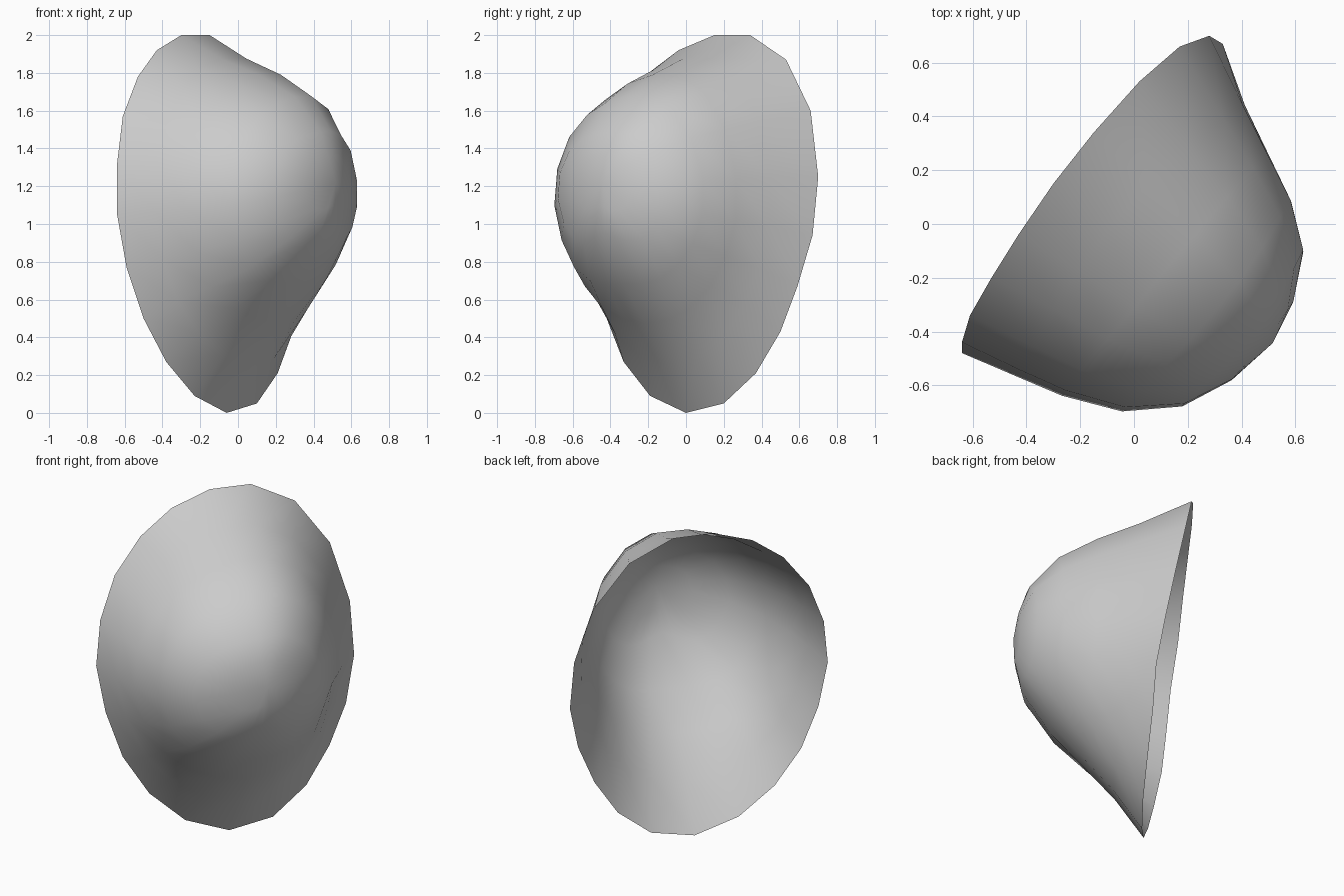
import bpy, bmesh, math
from mathutils import Vector

if "Cube" in bpy.data.objects:
    bpy.data.objects.remove(bpy.data.objects["Cube"])

# Open edge of the shell, clockwise from its top
RIM = [(-.30, .15, 2), (-.15, .34, 2), (.02, .53, 1.87), (.17, .66, 1.6),
       (.28, .70, 1.25), (.33, .67, .94), (.33, .59, .67), (.28, .50, .43),
       (.21, .37, .21), (.10, .20, .05), (-.06, 0, 0), (-.23, -.19, .09),
       (-.38, -.33, .27), (-.50, -.42, .50), (-.59, -.46, .77),
       (-.64, -.48, 1.05), (-.64, -.44, 1.32), (-.61, -.34, 1.57),
       (-.53, -.20, 1.78), (-.43, -.04, 1.92)]

# Profiles from rim to nose: (share of rim radius, depth outwards)
TOP = [(.84, -.06), (.73, .20), (.58, .44), (.34, .61), (.18, .655)]
BOTTOM = [(.79, .12), (.61, .30), (.44, .475), (.22, .645), (.10, .675)]
RIGHT = [(.84, .03), (.735, .21), (.63, .39), (.48, .545), (.25, .64)]
LEFT = [(.92, .02), (.85, .20), (.72, .41), (.51, .57), (.25, .65)]

ALONG = Vector((.64, .77, 0)).normalized()
OUT = Vector((.77, -.64, 0)).normalized()
CENTRE_S, CENTRE_Z = -.03, 1.22


def place(s, d, z):
    return ALONG * s + OUT * d + Vector((0, 0, z))


def ring_point(rim, level):
    """Point on one ring, blending the side and end profiles by direction."""
    s = Vector(rim).dot(ALONG) - CENTRE_S
    z = rim[2] - CENTRE_Z
    angle = math.atan2(z / (.78 if z > 0 else 1.22), s / .76)
    w = math.sin(angle) ** 2
    # ease between left and right near the middle line
    r = min(1, max(0, .5 + s / .5))
    end = (TOP if z > 0 else BOTTOM)[level]
    side = [a * r + b * (1 - r) for a, b in zip(RIGHT[level], LEFT[level])]
    k = side[0] * (1 - w) + end[0] * w
    d = side[1] * (1 - w) + end[1] * w
    return place(CENTRE_S + s * k, d, CENTRE_Z + z * k)


# Shell lofted from the rim to the nose
bm = bmesh.new()
rings = [[bm.verts.new(p) for p in RIM]]
for level in range(len(TOP)):
    rings.append([bm.verts.new(ring_point(p, level)) for p in RIM])
nose = bm.verts.new(place(CENTRE_S + .02, .68, CENTRE_Z))
n = len(RIM)
for outer, inner in zip(rings, rings[1:]):
    for j in range(n):
        k = (j + 1) % n
        bm.faces.new((outer[k], outer[j], inner[j], inner[k]))
for j in range(n):
    bm.faces.new((rings[-1][(j + 1) % n], rings[-1][j], nose))
for f in bm.faces:
    f.smooth = True

mesh = bpy.data.meshes.new("shell")
bm.to_mesh(mesh)
bm.free()
shell = bpy.data.objects.new("shell", mesh)
bpy.context.collection.objects.link(shell)

# Plain grey colour
grey = bpy.data.materials.new("light_grey")
grey.diffuse_color = (.6, .6, .6, 1)
grey.use_nodes = True
grey.node_tree.nodes["Principled BSDF"].inputs["Base Color"].default_value = grey.diffuse_color
mesh.materials.append(grey)
